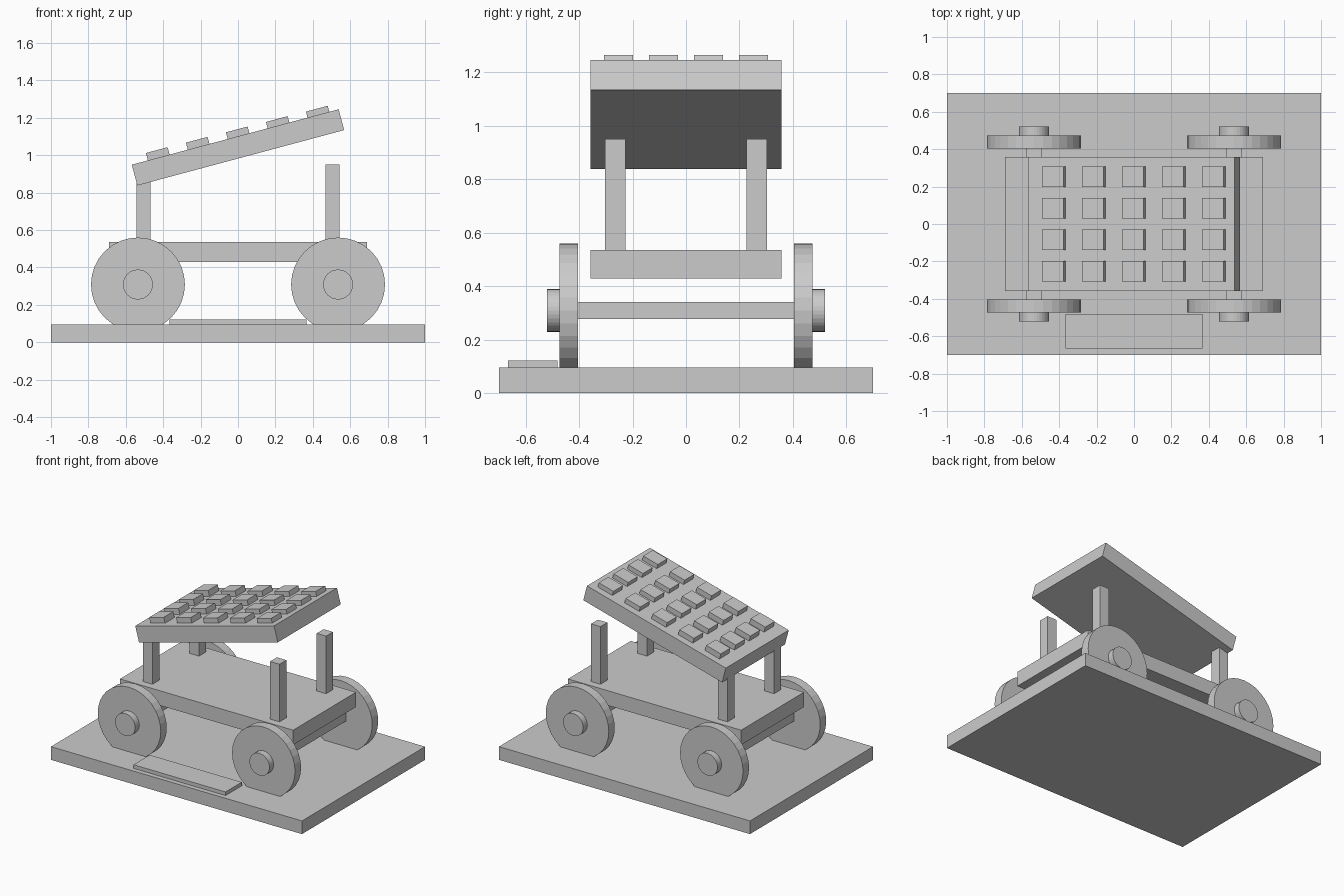
import bpy, math

if "Cube" in bpy.data.objects:
    bpy.data.objects.remove(bpy.data.objects["Cube"])

grey = bpy.data.materials.new("light_grey")
grey.diffuse_color = (0.6, 0.6, 0.6, 1)
grey.use_nodes = True
grey.node_tree.nodes["Principled BSDF"].inputs["Base Color"].default_value = grey.diffuse_color
TILT = math.radians(15)


def finish(name):
    ob = bpy.context.object
    ob.name = name
    ob.data.materials.append(grey)
    return ob


def box(name, centre, size, tilt=0.0):
    bpy.ops.mesh.primitive_cube_add(size=1, location=centre, rotation=(0, -tilt, 0))
    ob = finish(name)
    ob.scale = size
    return ob


def disc(name, centre, radius, depth):
    bpy.ops.mesh.primitive_cylinder_add(vertices=32, radius=radius, depth=depth,
                                        location=centre, rotation=(math.pi / 2, 0, 0))
    return finish(name)


# Ground base and small plaque at the front
box("base", (0, 0, 0.0475), (2, 1.4, 0.095))
box("plaque", (0, -0.573, 0.105), (0.733, 0.185, 0.032))

# Chassis deck
box("chassis", (0, 0, 0.482), (1.38, 0.716, 0.106))

# Axles, wheels and hubs
for sx in (-1, 1):
    x = sx * 0.535
    box("axle", (x, 0, 0.309), (0.08, 0.82, 0.064))
    for sy in (-1, 1):
        disc("wheel", (x, sy * 0.439, 0.309), 0.251, 0.068)
        disc("hub", (x, sy * 0.485, 0.309), 0.08, 0.07)
        # Roof posts
        box("post", (sx * 0.506, sy * 0.265, 0.735), (0.075, 0.078, 0.43))

# Tilted roof panel
box("roof_panel", (0, 0, 1.042), (1.145, 0.716, 0.115), TILT)

# Grid of raised tiles on the panel
for i in range(5):
    for j in range(4):
        x = (i - 2) * 0.214
        y = (j - 1.5) * 0.1685
        box("roof_tile", (x, y, 1.114 + x * math.sin(TILT)), (0.12, 0.109, 0.05), TILT)
